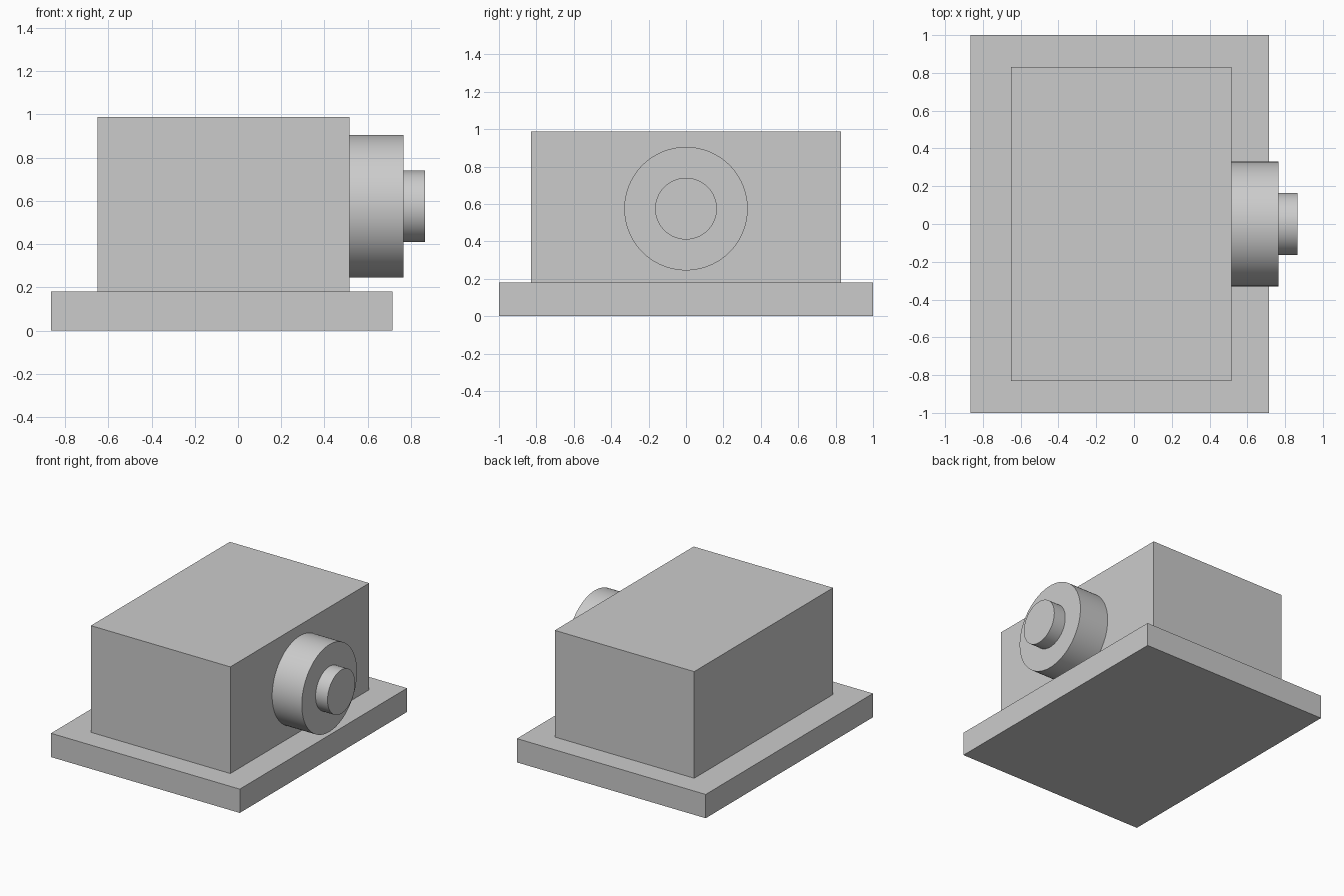
import bpy
import math

cube = bpy.data.objects.get("Cube")
if cube:
    bpy.data.objects.remove(cube, do_unlink=True)

# Single plain grey
grey = bpy.data.materials.new("light_grey")
grey.use_nodes = True
colour = (0.6, 0.6, 0.6, 1.0)
grey.diffuse_color = colour
grey.node_tree.nodes["Principled BSDF"].inputs["Base Color"].default_value = colour


def block(name, x, y, z):
    """Box spanning the (min, max) ranges on each axis."""
    spans = (x, y, z)
    bpy.ops.mesh.primitive_cube_add(size=1, location=[(a + b) / 2 for a, b in spans])
    obj = bpy.context.object
    obj.name = name
    obj.scale = [b - a for a, b in spans]
    bpy.ops.object.transform_apply(location=False, rotation=False, scale=True)
    obj.data.materials.append(grey)


def disc(name, radius, x0, x1, z):
    """Cylinder lying along x."""
    bpy.ops.mesh.primitive_cylinder_add(
        vertices=96, radius=radius, depth=x1 - x0,
        location=((x0 + x1) / 2, 0, z), rotation=(0, math.pi / 2, 0))
    obj = bpy.context.object
    obj.name = name
    obj.data.materials.append(grey)
    bpy.ops.object.shade_smooth_by_angle(angle=math.radians(30))


# Base plate and housing
block("base_plate", (-0.865, 0.715), (-1, 1), (0, 0.18))
block("housing", (-0.65, 0.517), (-0.83, 0.83), (0.18, 0.987))

# Stepped round boss on the side
disc("boss", 0.33, 0.517, 0.765, 0.575)
disc("shaft_end", 0.165, 0.765, 0.865, 0.575)
